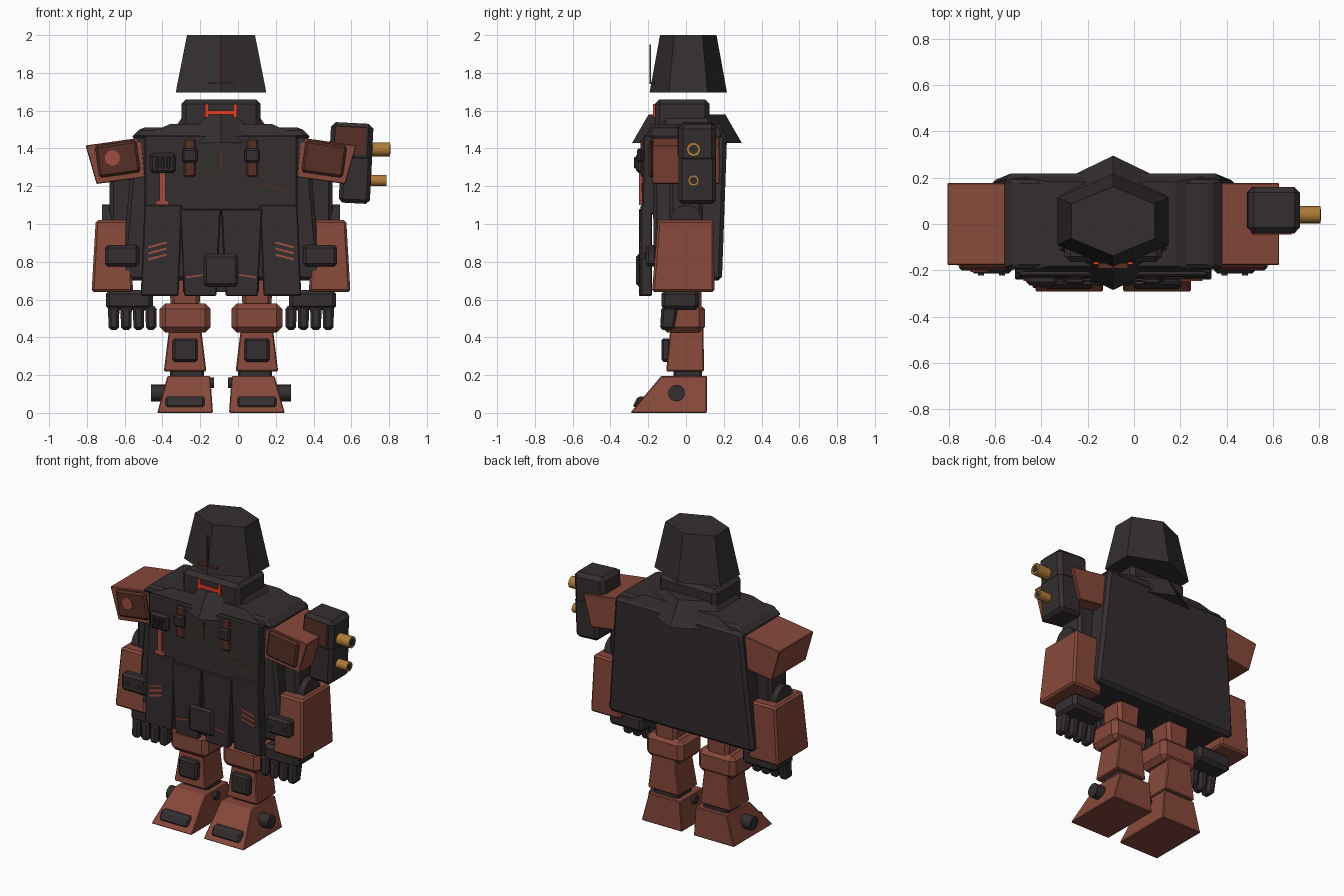
import bpy, bmesh, math
from mathutils import Matrix

cube = bpy.data.objects.get("Cube")
if cube:
    bpy.data.objects.remove(cube, do_unlink=True)

CENTRE = -.09  # the figure's own axis of symmetry
LEG, ARM = .19, .575  # distance of each limb from that axis


def material(name, *rgb):
    m = bpy.data.materials.new(name)
    m.use_nodes = True
    m.diffuse_color = (*rgb, 1)
    m.node_tree.nodes["Principled BSDF"].inputs["Base Color"].default_value = (*rgb, 1)
    return m


DARK = material("charcoal", .034, .027, .028)
RUST = material("rust red", .24, .065, .043)
BROWN = material("dark brown", .095, .028, .02)
SCRATCH = material("faded red", .36, .075, .05)
GLOW = material("visor red", .8, .045, .02)
GOLD = material("brass", .42, .2, .04)


def block(name, mat, at, size, taper=(1, 1), lean=(0, 0), tilt=0, axis="Y",
          sides=4, bevel=0, both=False):
    """Tapered prism standing on its base centre; tilt turns it about the base."""
    start = math.pi / 4 if sides == 4 else 0
    angles = [start + math.tau * k / sides for k in range(sides)]
    widest = max(math.sin(a) for a in angles)
    deepest = max(math.cos(a) for a in angles)
    place = Matrix.Translation(at) @ Matrix.Rotation(math.radians(tilt), 4, axis)
    bm = bmesh.new()
    rings = []
    for scale, shift, height in (((1, 1), (0, 0), 0), (taper, lean, size[2])):
        ring = []
        for a in angles:
            x = math.sin(a) / widest * size[0] / 2 * scale[0] + shift[0]
            y = math.cos(a) / deepest * size[1] / 2 * scale[1] + shift[1]
            ring.append(bm.verts.new((x, y, height)))
        rings.append(ring)
        bm.faces.new(ring)
    low, high = rings
    for i in range(sides):
        bm.faces.new((low[i - 1], low[i], high[i], high[i - 1]))
    bm.transform(place)
    bmesh.ops.recalc_face_normals(bm, faces=bm.faces)
    mesh = bpy.data.meshes.new(name)
    bm.to_mesh(mesh)
    bm.free()
    mesh.materials.append(mat)
    obj = bpy.data.objects.new(name, mesh)
    obj.location.x = CENTRE
    bpy.context.collection.objects.link(obj)
    if bevel:
        edge = obj.modifiers.new("edge", "BEVEL")
        edge.width, edge.segments = bevel, 1
    if both:
        obj.modifiers.new("other side", "MIRROR")
    if sides > 6:
        bpy.ops.object.select_all(action="DESELECT")
        obj.select_set(True)
        bpy.context.view_layer.objects.active = obj
        bpy.ops.object.shade_smooth_by_angle(angle=math.radians(40))


def rod(name, mat, at, radius, length, tilt=90, axis="Y", both=False):
    """Round bar running outward along x, or forward when axis is X."""
    block(name, mat, at, (2 * radius, 2 * radius, length), tilt=tilt, axis=axis,
          sides=20, both=both)


# Hood, collar and head
block("hood", DARK, at=(0, .012, 1.695), size=(.48, .41, .305), taper=(.75, .73), sides=6)
block("collar", DARK, at=(0, .005, 1.43), size=(.6, .58, .15), taper=(.65, .7), sides=6)
block("head", DARK, at=(0, -.02, 1.46), size=(.42, .29, .2), bevel=.025)
block("hood_marker", BROWN, at=(0, -.19, 1.74), size=(.01, .008, .21))
block("hood_marker_foot", BROWN, at=(0, -.18, 1.74), size=(.13, .025, .01))
block("visor_bar", GLOW, at=(0, -.167, 1.58), size=(.17, .014, .022))
block("visor_ends", GLOW, at=(.075, -.167, 1.565), size=(.02, .014, .07), both=True)

# Long coat
block("coat_body", DARK, at=(0, .01, .7), size=(1.06, .36, .78), taper=(.87, 1.1),
      lean=(0, .01), bevel=.02)
block("coat_chest", DARK, at=(0, -.19, 1.05), size=(.81, .09, .42), taper=(1, .8), bevel=.008)
block("coat_yoke", DARK, at=(0, 0, 1.46), size=(.84, .42, .07), taper=(.64, .86))
block("coat_lining", DARK, at=(0, -.2, .64), size=(.4, .04, .42))
block("coat_panels", DARK, at=(.325, -.21, .62), size=(.2, .06, .48), lean=(-.02, 0),
      bevel=.006, both=True)
block("coat_skirts", DARK, at=(.11, -.23, .62), size=(.17, .04, .46), taper=(1.27, 1),
      bevel=.005, both=True)
block("coat_epaulettes", DARK, at=(.34, 0, 1.455), size=(.28, .4, .055), taper=(.8, .95),
      lean=(-.03, 0), bevel=.015, both=True)
block("belt_pouch", DARK, at=(0, -.25, .67), size=(.18, .03, .17), bevel=.014)

# Wear marks on the coat
for row in range(3):
    block("panel_scratch", SCRATCH, at=(.335, -.242, .82 + row * .032), size=(.1, .008, .011),
          tilt=15, both=True)
block("skirt_scratch", SCRATCH, at=(.14, -.25, .72), size=(.09, .008, .008), tilt=8, both=True)
block("chest_scratch", BROWN, at=(.28, -.232, 1.19), size=(.12, .008, .008), tilt=18)
block("chest_seam", BROWN, at=(0, -.23, 1.28), size=(.008, .01, .11))

# Chest straps and pouch
block("chest_straps", BROWN, at=(.165, -.225, 1.25), size=(.06, .03, .2), bevel=.008, both=True)
block("strap_buckles", DARK, at=(.165, -.245, 1.325), size=(.08, .03, .075), bevel=.01, both=True)
block("chest_pouch", DARK, at=(-.308, -.242, 1.27), size=(.135, .045, .105), bevel=.014)
for column in (-1, 0, 1):
    block("pouch_loop", DARK, at=(-.308 + column * .03, -.268, 1.295), size=(.02, .017, .06),
          bevel=.005)
block("pouch_strap", SCRATCH, at=(-.31, -.235, 1.12), size=(.03, .025, .15))
block("pouch_strap_tip", SCRATCH, at=(-.31, -.235, 1.1), size=(.07, .025, .025))

# Shoulders
block("shoulder_pads", RUST, at=(.53, 0, 1.23), size=(.26, .355, .21), taper=(1.15, 1),
      lean=(.01, 0), tilt=8, bevel=.004, both=True)
block("shoulder_plates", BROWN, at=(.535, -.185, 1.26), size=(.22, .03, .17), tilt=8,
      bevel=.012, both=True)
rod("shoulder_dot", SCRATCH, at=(-ARM, -.19, 1.35), radius=.04, length=.017, axis="X")

# Arms
block("upper_arms", DARK, at=(.515, 0, .95), size=(.15, .18, .32), bevel=.02, both=True)
rod("elbows", DARK, at=(.54, 0, 1.02), radius=.082, length=.09, both=True)
block("forearms", RUST, at=(ARM, -.015, .64), size=(.22, .33, .38), taper=(.8, .9),
      lean=(0, .015), bevel=.012, both=True)
block("cuff_plates", DARK, at=(.525, -.182, .775), size=(.18, .065, .115), bevel=.016, both=True)
for side in (-1, 1):
    rod("cuff_rivets", DARK, at=(.525 + side * .045, -.2, .83), radius=.013, length=.022,
        axis="X", both=True)
block("palms", DARK, at=(.485, -.03, .545), size=(.25, .2, .105), bevel=.02, both=True)
for finger in range(4):
    block("fingers", DARK, at=(.37 + finger * .066, -.1, .44), size=(.055, .075, .125),
          taper=(1.1, 1.2), lean=(0, .015), bevel=.014, both=True)

# Legs
block("thighs", RUST, at=(LEG, 0, .55), size=(.15, .16, .23), taper=(1.2, 1.1),
      bevel=.02, both=True)
block("knees", RUST, at=(LEG, -.015, .425), size=(.27, .23, .155), bevel=.03, both=True)
block("shins", RUST, at=(LEG, -.005, .22), size=(.225, .2, .23), taper=(.75, .88),
      lean=(0, .01), bevel=.006, both=True)
block("shin_pads", DARK, at=(LEG, -.105, .27), size=(.133, .05, .125), bevel=.012, both=True)
block("ankles", DARK, at=(.18, .01, .17), size=(.18, .15, .07), bevel=.01, both=True)
block("feet", RUST, at=(LEG, -.092, 0), size=(.295, .405, .195), taper=(.77, .6),
      lean=(-.02, .082), bevel=.005, both=True)
block("toe_plates", DARK, at=(LEG, -.262, .03), size=(.205, .045, .057),
      lean=(0, .03), bevel=.01, both=True)
rod("outer_ankle_caps", DARK, at=(.28, -.05, .105), radius=.044, length=.09, both=True)
rod("inner_ankle_caps", DARK, at=(.036, -.03, .16), radius=.027, length=.06, both=True)

# Twin-barrel launcher on the left shoulder
block("launcher_top", DARK, at=(.685, .06, 1.33), size=(.225, .2, .205), tilt=3, bevel=.025)
block("launcher_base", DARK, at=(.705, .06, 1.11), size=(.165, .2, .26), tilt=3, bevel=.02)
block("launcher_plate", BROWN, at=(.68, -.042, 1.37), size=(.165, .008, .145), tilt=3)
for height, radius, reach in ((1.395, .037, .895), (1.23, .03, .875)):
    rod("launcher_barrel", GOLD, at=(.76, .04, height), radius=radius, length=reach - .76)
    rod("barrel_bore", DARK, at=(reach - .01, .04, height), radius=radius * .65, length=.012)
